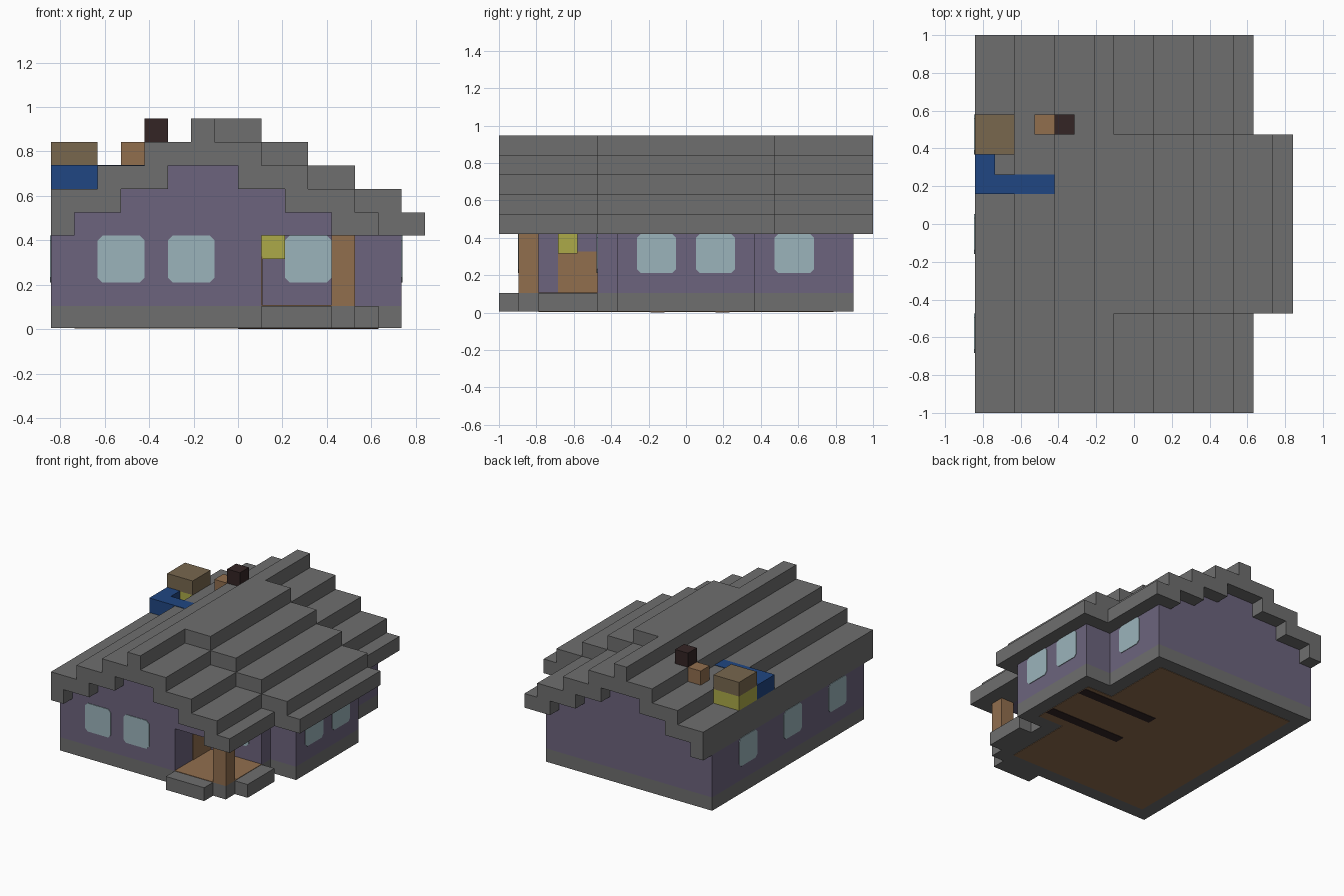
import bpy, bmesh
from mathutils import Vector

cube = bpy.data.objects.get("Cube")
if cube:
    bpy.data.objects.remove(cube, do_unlink=True)

U = 2 / 19  # one block


def material(name, *rgb):
    m = bpy.data.materials.new(name)
    m.use_nodes = True
    m.diffuse_color = (*rgb, 1)
    m.node_tree.nodes["Principled BSDF"].inputs["Base Color"].default_value = (*rgb, 1)
    return m


STONE = material("grey_stone", .156, .156, .156)
PLASTER = material("purple_plaster", .15, .127, .205)
GLASS = material("pale_glass", .33, .456, .497)
WOOD = material("orange_wood", .283, .156, .076)
BLUE = material("blue_cloth", .0144, .061, .223)
BEIGE = material("beige_block", .188, .136, .076)
DARK = material("dark_block", .034, .018, .018)
YELLOW = material("yellow_block", .413, .402, .065)


def prism(name, points, axis, start, end, mat):
    """Extrude an outline, given in block units, along one axis."""
    def place(p, t):
        a, b = p
        return Vector({"x": (t, a, b), "y": (a, t, b), "z": (a, b, t)}[axis]) * U
    bm = bmesh.new()
    face = bm.faces.new([bm.verts.new(place(p, start)) for p in points])
    moved = bmesh.ops.extrude_face_region(bm, geom=[face])["geom"]
    shift = place((0, 0), end - start)
    bmesh.ops.translate(bm, vec=shift, verts=[v for v in moved if isinstance(v, bmesh.types.BMVert)])
    bmesh.ops.recalc_face_normals(bm, faces=bm.faces)
    mesh = bpy.data.meshes.new(name)
    bm.to_mesh(mesh)
    bm.free()
    mesh.materials.append(mat)
    obj = bpy.data.objects.new(name, mesh)
    bpy.context.collection.objects.link(obj)
    return obj


def box(name, x, y, z, mat):
    corners = [(x[0], y[0]), (x[1], y[0]), (x[1], y[1]), (x[0], y[1])]
    return prism(name, corners, "z", z[0], z[1], mat)


def steps(runs, end):
    """Staircase outline from (start, height) runs."""
    stops = [x for x, _ in runs[1:]] + [end]
    return [p for (x, z), stop in zip(runs, stops) for p in ((x, z), (stop, z))]


def window(name, axis, plane, side, left):
    """Two-block pane with clipped corners, just proud of a wall."""
    c, r = .2, left + 2
    outline = [(left + c, 2), (r - c, 2), (r, 2 + c), (r, 4 - c),
               (r - c, 4), (left + c, 4), (left, 4 - c), (left, 2 + c)]
    prism(name, outline, axis, plane, plane + side * .04, GLASS)


# Foundation with the porch slab, and walls with the porch recess
back = [(5, -4.5), (5, -3.5), (7, -3.5), (7, 3.5), (5, 3.5), (5, 8.5), (-8, 8.5)]
front = [(-8, -8.5), (1, -8.5)]
porch = [(1, -9.5), (4, -9.5), (4, -8.5), (5, -8.5), (5, -7.5), (6, -7.5), (6, -4.5)]
prism("foundation", front + porch + back, "z", .06, 1, STONE)
prism("walls", front + [(1, -4.5)] + back, "z", 1, 4, PLASTER)

# Floor underside with two beams
floor = [(-7, -7.5), (4, -7.5), (4, -2.5), (6, -2.5), (6, 2.5), (4, 2.5), (4, 7.5), (-7, 7.5)]
prism("floor_underside", floor, "z", .03, .06, WOOD)
for name, y in (("front_floor_beam", -1.8), ("back_floor_beam", 1.5)):
    box(name, (0, 6), (y, y + .7), (0, .03), DARK)

# Porch floor, post, door and lamp
box("porch_floor", (1, 5), (-8.5, -4.5), (1, 1.03), WOOD)
box("porch_post", (4, 5), (-8.5, -7.5), (1, 4), WOOD)
box("door", (1, 1.04), (-6.5, -4.5), (1, 3.1), WOOD)
box("porch_lamp", (1, 2), (-6.5, -5.5), (3, 4), YELLOW)

# Stepped main roof and the gable wall under it
top = [(-8, 6), (-6, 7), (-4, 8), (-2, 9), (-1, 8), (1, 7), (3, 6), (5, 5)]
under = [(-7, 5), (-5, 6), (-3, 7), (0, 6), (2, 5)]
eaves = steps([(-8, 4)] + under + [(4, 4)], 6)
prism("main_roof", steps(top, 6) + eaves[::-1], "y", -9.5, 9.5, STONE)
prism("gable_wall", steps(under, 4) + [(4, 4), (-7, 4)], "y", -8.5, 8.5, PLASTER)

# Raised roof over the side bay and its gable wall
top = [(-1, 9), (1, 8), (3, 7), (5, 6), (7, 5)]
under = [(-1, 7), (2, 6), (4, 5)]
eaves = steps(under + [(6, 4)], 8)
prism("bay_roof", steps(top, 8) + eaves[::-1], "y", -4.5, 4.5, STONE)
prism("bay_gable_wall", steps(under, 6) + [(6, 4), (-1, 4)], "y", -3.5, 3.5, PLASTER)

# Windows
for i, x in enumerate((-6, -3)):
    window(f"front_window_{i + 1}", "y", -8.5, -1, x)
window("porch_window", "y", -4.5, -1, 2)
for i, y in enumerate((-2.5, .5)):
    window(f"bay_window_{i + 1}", "x", 7, 1, y)
window("left_rear_window", "x", 5, 1, 4.5)
for i, y in enumerate((-6.5, -1.5, 3.5)):
    window(f"right_window_{i + 1}", "x", -8, -1, y)

# Loose blocks resting on the roof
box("yellow_roof_block", (-8, -6), (3.5, 5.5), (6, 7), YELLOW)
box("beige_roof_block", (-8, -6), (3.5, 5.5), (7, 8), BEIGE)
corner = [(-8, 1.5), (-6, 1.5), (-6, 2.5), (-7, 2.5), (-7, 3.5), (-8, 3.5)]
prism("blue_roof_block", corner, "z", 6, 7.03, BLUE)
box("blue_roof_strip", (-6, -4), (1.5, 2.5), (7, 7.03), BLUE)
box("orange_roof_block", (-5, -4), (4.5, 5.5), (7, 8), WOOD)
box("dark_roof_block", (-4, -3), (4.5, 5.5), (8, 9), DARK)
